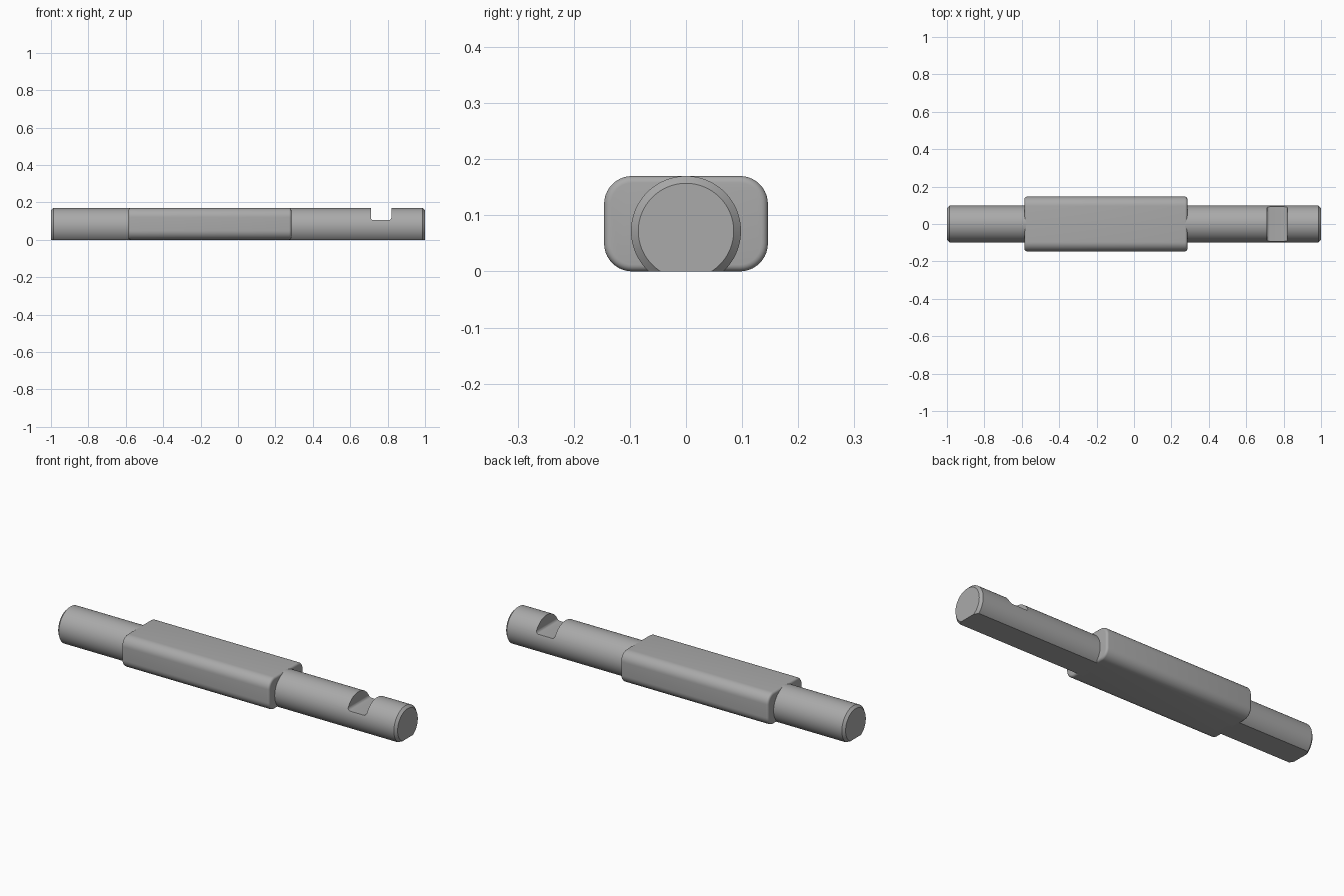
import bpy, bmesh, math
from mathutils import Vector

cube = bpy.data.objects.get("Cube")
if cube:
    bpy.data.objects.remove(cube)

steel = bpy.data.materials.new("plain_grey")
steel.use_nodes = True
GREY = (0.4, 0.4, 0.4, 1)
steel.diffuse_color = GREY
steel.node_tree.nodes["Principled BSDF"].inputs["Base Color"].default_value = GREY

HEIGHT, RADIUS, CHAMFER = 0.17, 0.098, 0.013
AXIS_Z = HEIGHT - RADIUS


def finish(bm, name):
    bmesh.ops.recalc_face_normals(bm, faces=bm.faces)
    mesh = bpy.data.meshes.new(name)
    bm.to_mesh(mesh)
    bm.free()
    obj = bpy.data.objects.new(name, mesh)
    bpy.context.collection.objects.link(obj)
    mesh.materials.append(steel)
    return obj


def smooth(obj):
    bpy.ops.object.select_all(action="DESELECT")
    obj.select_set(True)
    bpy.context.view_layer.objects.active = obj
    bpy.ops.object.shade_smooth_by_angle(angle=math.radians(30))


def shaft(name, inner, outer, sides=96):
    """Round bar along x with a chamfered outer end and a flat underside."""
    bm = bmesh.new()
    step = math.copysign(CHAMFER, outer)
    rings = []
    for x, r in ((inner, RADIUS), (outer - step, RADIUS), (outer, RADIUS - CHAMFER)):
        angles = [math.tau * i / sides for i in range(sides)]
        rings.append([bm.verts.new((x, r * math.sin(a), AXIS_Z + r * math.cos(a))) for a in angles])
    for a, b in zip(rings, rings[1:]):
        for i in range(sides):
            j = (i + 1) % sides
            bm.faces.new((a[i], a[j], b[j], b[i]))
    bm.faces.new(rings[0])
    bm.faces.new(rings[-1])
    cut = bmesh.ops.bisect_plane(bm, geom=bm.verts[:] + bm.edges[:] + bm.faces[:],
                                 plane_co=(0, 0, 0), plane_no=(0, 0, -1), clear_outer=True)
    bmesh.ops.edgeloop_fill(bm, edges=[e for e in cut["geom_cut"] if isinstance(e, bmesh.types.BMEdge)])
    return finish(bm, name)


def box(bm, low, high):
    low, high = Vector(low), Vector(high)
    bmesh.ops.create_cube(bm, size=1)
    for v in bm.verts:
        v.co = Vector((l + (h - l) * (c + 0.5) for l, h, c in zip(low, high, v.co)))


def round_edges(bm, test, radius, segments):
    edges = [e for e in bm.edges if test(e.verts[0].co, e.verts[1].co)]
    bmesh.ops.bevel(bm, geom=edges, offset=radius, offset_type="OFFSET",
                    segments=segments, profile=0.5, affect="EDGES")


# Wide centre block, rounded lengthwise and then round its end rims
bm = bmesh.new()
box(bm, (-0.585, -0.146, 0), (0.285, 0.146, HEIGHT))
round_edges(bm, lambda a, b: abs(a.x - b.x) > 0.1, 0.05, 10)
round_edges(bm, lambda a, b: abs(a.x - b.x) < 0.001, 0.012, 5)
smooth(finish(bm, "centre_block"))

# Short plain shaft
smooth(shaft("short_shaft", -0.55, -1))

# Long shaft with a round-cornered notch across the top
long_shaft = shaft("long_shaft", 0.25, 1)
bm = bmesh.new()
box(bm, (0.71, -0.2, 0.105), (0.82, 0.2, 0.3))
round_edges(bm, lambda a, b: abs(a.y - b.y) > 0.1 and a.z < 0.2, 0.015, 6)
cutter = finish(bm, "notch_cutter")
cutter.hide_render = True
notch = long_shaft.modifiers.new("notch", "BOOLEAN")
notch.operation = "DIFFERENCE"
notch.solver = "EXACT"
notch.object = cutter
bpy.context.view_layer.objects.active = long_shaft
bpy.ops.object.modifier_apply(modifier=notch.name)
bpy.data.objects.remove(cutter)
smooth(long_shaft)
